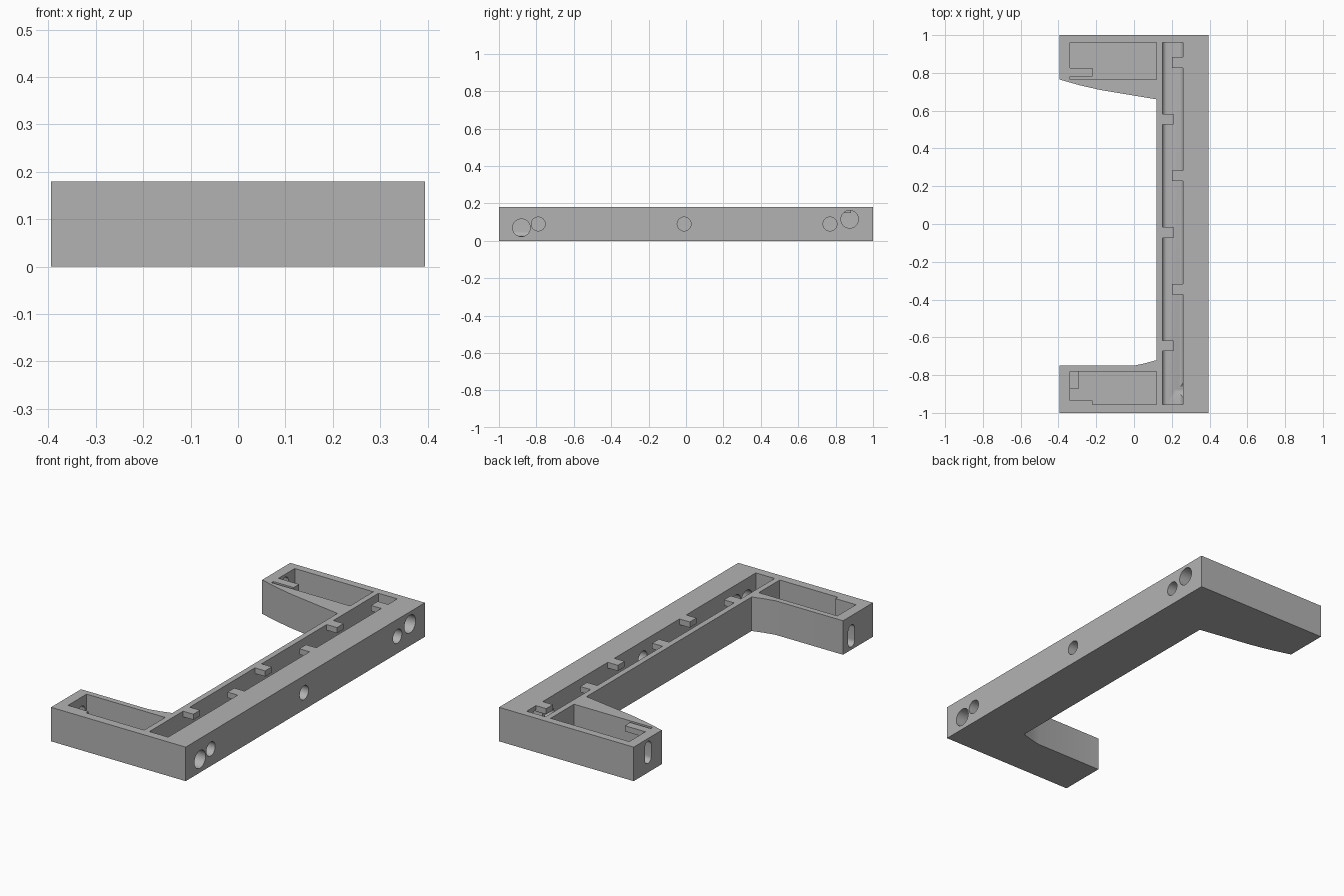
import bpy, bmesh, math
from mathutils import Matrix, Vector

cube = bpy.data.objects.get("Cube")
if cube:
    bpy.data.objects.remove(cube, do_unlink=True)

H = 0.18       # overall height
FLOOR = 0.025  # floor of the pockets
OVER = 0.25    # cutters rise past the top

grey = bpy.data.materials.new("plain_grey")
grey.use_nodes = True
grey.diffuse_color = (0.45, 0.45, 0.45, 1)
grey.node_tree.nodes["Principled BSDF"].inputs["Base Color"].default_value = (0.45, 0.45, 0.45, 1)


def prism(name, points, direction):
    """Extrude a planar outline along a direction."""
    bm = bmesh.new()
    face = bm.faces.new([bm.verts.new(p) for p in points])
    new = bmesh.ops.extrude_face_region(bm, geom=[face])["geom"]
    bmesh.ops.translate(bm, vec=Vector(direction),
                        verts=[g for g in new if isinstance(g, bmesh.types.BMVert)])
    bmesh.ops.recalc_face_normals(bm, faces=bm.faces)
    mesh = bpy.data.meshes.new(name)
    bm.to_mesh(mesh)
    bm.free()
    obj = bpy.data.objects.new(name, mesh)
    bpy.context.collection.objects.link(obj)
    mesh.materials.append(grey)
    return obj


def box(name, x0, x1, y0, y1, z0, z1):
    return prism(name, [(x0, y0, z0), (x1, y0, z0), (x1, y1, z0), (x0, y1, z0)], (0, 0, z1 - z0))


def capsule(name, x0, x1, y, z0, z1, r, n=16):
    """Rounded slot along x; a plain round hole when z0 equals z1."""
    pts = []
    for zc, start in ((z1, 0), (z0, math.pi)):
        last = n + 1 if z0 != z1 else n
        for i in range(last):
            a = start + math.pi * i / n
            pts.append((x0, y + r * math.cos(a), zc + r * math.sin(a)))
    return prism(name, pts, (x1 - x0, 0, 0))


# Bracket body
outline = [(0.394, -1), (0.394, 1), (-0.394, 1), (-0.394, 0.765), (-0.29, 0.735),
           (-0.18, 0.71), (0, 0.68), (0.12, 0.66), (0.12, -0.72), (0.06, -0.737),
           (0, -0.75), (-0.394, -0.75), (-0.394, -1)]
body = prism("bracket_body", [(x, y, 0) for x, y in outline], (0, 0, H))

cutters = []

# Long channel with rounded lower edges
x0, x1, r = 0.15, 0.26, 0.025
section = [(x0, OVER)]
for cx, start in ((x0 + r, math.pi), (x1 - r, 1.5 * math.pi)):
    for i in range(9):
        a = start + i * math.pi / 16
        section.append((cx + r * math.cos(a), FLOOR + r + r * math.sin(a)))
section.append((x1, OVER))
cutters.append(prism("channel_cutter", [(x, -0.955, z) for x, z in section], (0, 1.915, 0)))

# Arm pockets
cutters.append(box("back_pocket_cutter", -0.34, 0.12, 0.765, 0.96, FLOOR, OVER))
front = [(-0.34, -0.78), (-0.34, -0.935), (-0.22, -0.935), (-0.22, -0.955), (0.12, -0.955), (0.12, -0.78)]
cutters.append(prism("front_pocket_cutter", [(x, y, FLOOR) for x, y in front], (0, 0, OVER)))

# Side holes opening into the channel
for y, z, rad in ((-0.88, 0.07, 0.047), (-0.79, 0.09, 0.037), (-0.01, 0.09, 0.037),
                  (0.77, 0.09, 0.037), (0.875, 0.115, 0.047)):
    cutters.append(capsule("side_hole_cutter", 0.22, 0.45, y, z, z, rad))

# Slots in the arm ends
cutters.append(capsule("back_slot_cutter", -0.45, -0.3, 0.88, 0.075, 0.138, 0.027))
cutters.append(capsule("front_slot_cutter", -0.45, -0.3, -0.82, 0.042, 0.105, 0.027))

for c in cutters:
    c.hide_render = True
    mod = body.modifiers.new(c.name, "BOOLEAN")
    mod.operation = "DIFFERENCE"
    mod.solver = "EXACT"
    mod.object = c

# Apply the cuts and drop the cutters
bpy.context.view_layer.update()
deps = bpy.context.evaluated_depsgraph_get()
result = bpy.data.meshes.new_from_object(body.evaluated_get(deps))
body.modifiers.clear()
body.data = result
for c in cutters:
    bpy.data.objects.remove(c, do_unlink=True)

# Retaining tabs alternating along the channel
for i in range(3):
    y = 0.855 - 0.6 * i
    box("outer_channel_tab", 0.2, 0.262, y - 0.028, y + 0.028, 0.15, H)
    y = 0.555 - 0.6 * i
    box("inner_channel_tab", 0.148, 0.21, y - 0.028, y + 0.028, 0.15, H)

# Small details inside the pockets
box("back_pocket_tab", -0.342, -0.22, 0.78, 0.825, 0.15, H)
box("front_pocket_block", -0.342, -0.29, -0.87, -0.778, FLOOR - 0.002, 0.05)

# Smooth the round surfaces, keep edges sharp
bpy.ops.object.select_all(action="DESELECT")
body.select_set(True)
bpy.context.view_layer.objects.active = body
bpy.ops.object.shade_smooth_by_angle(angle=math.radians(30))
